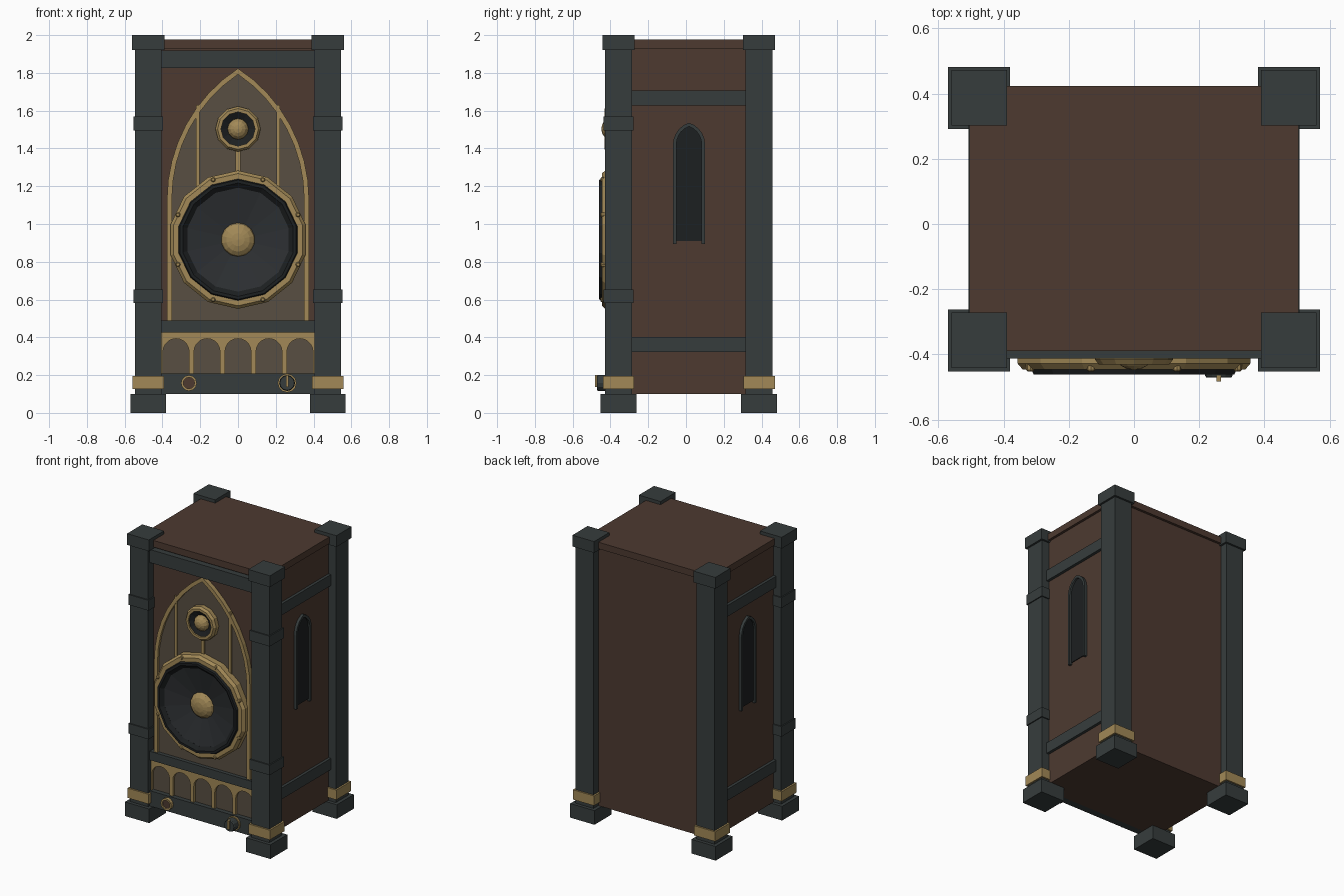
import bpy, bmesh, math
from mathutils import Vector

if "Cube" in bpy.data.objects:
    bpy.data.objects.remove(bpy.data.objects["Cube"])


def material(name, rgb):
    m = bpy.data.materials.new(name)
    m.diffuse_color = (*rgb, 1)
    m.use_nodes = True
    m.node_tree.nodes["Principled BSDF"].inputs["Base Color"].default_value = m.diffuse_color
    return m


BROWN = material("brown_wood", (0.075, 0.042, 0.030))
IRON = material("dark_iron", (0.037, 0.046, 0.046))
GOLD = material("aged_gold", (0.36, 0.25, 0.095))
CLOTH = material("grille_cloth", (0.098, 0.078, 0.055))
BLACK = material("black", (0.012, 0.014, 0.015))
CONE = material("cone_grey", (0.026, 0.029, 0.032))


def finish(name, bm, mat):
    bmesh.ops.remove_doubles(bm, verts=bm.verts, dist=1e-5)
    bmesh.ops.recalc_face_normals(bm, faces=bm.faces)
    me = bpy.data.meshes.new(name)
    bm.to_mesh(me)
    bm.free()
    me.materials.append(mat)
    ob = bpy.data.objects.new(name, me)
    bpy.context.collection.objects.link(ob)
    return ob


def box(name, x, y, z, mat):
    bm = bmesh.new()
    bmesh.ops.create_cube(bm, size=1)
    for v in bm.verts:
        v.co = [(r[0] + r[1]) / 2 + c * (r[1] - r[0]) for r, c in zip((x, y, z), v.co)]
    return finish(name, bm, mat)


def plate(name, polys, place, depth, mat):
    """Extrude flat polygons placed in 3D by place(u, v)."""
    bm = bmesh.new()
    for p in polys:
        bm.faces.new([bm.verts.new(place(u, v)) for u, v in p])
    bmesh.ops.remove_doubles(bm, verts=bm.verts, dist=1e-5)
    ext = bmesh.ops.extrude_face_region(bm, geom=bm.faces[:], use_keep_orig=True)["geom"]
    bmesh.ops.translate(bm, verts=[g for g in ext if isinstance(g, bmesh.types.BMVert)],
                        vec=Vector(depth))
    return finish(name, bm, mat)


def lathe(name, profile, x, z, n, mat, phase=math.pi / 2):
    """Spin (radius, y) points about an axis parallel to y."""
    bm = bmesh.new()
    rings = [[bm.verts.new((x + r * math.cos(phase + math.tau * i / n), y,
                            z + r * math.sin(phase + math.tau * i / n))) for i in range(n)]
             for r, y in profile]
    for a, b in zip(rings, rings[1:]):
        for i in range(n):
            j = (i + 1) % n
            bm.faces.new((a[i], a[j], b[j], b[i]))
    return finish(name, bm, mat)


def dome(r, y, h, steps=4):
    return [(r * math.cos(math.pi / 2 * i / steps), y - h * math.sin(math.pi / 2 * i / steps))
            for i in range(steps + 1)]


def arch(w, base, spring, apex, n, t=0.0, cx=0.0):
    """Pointed arch outline, inset by t, from right foot to left foot."""
    h = apex - spring
    R = (w * w + h * h) / (2 * w)
    top = math.sqrt((R - t) ** 2 - (R - w) ** 2)
    end = math.atan2(top, R - w)
    right = [(w - R + (R - t) * math.cos(end * i / n), spring + (R - t) * math.sin(end * i / n))
             for i in range(n)]
    right = [(w - t, base)] + right
    return [(cx + u, v) for u, v in right + [(0, spring + top)] + [(-u, v) for u, v in right[::-1]]]


def band(outer, inner):
    return [(outer[i], outer[i + 1], inner[i + 1], inner[i]) for i in range(len(outer) - 1)]


def front(y):
    return lambda u, v: (u, y, v)


# cabinet body and lid
box("cabinet", (-.487, .487), (-.37, .405), (.10, 1.935), BROWN)
box("lid", (-.505, .505), (-.39, .423), (1.93, 1.977), BROWN)

# corner posts with feet, collars and caps
for sx, xn in ((-1, "left"), (1, "right")):
    for cy, yn in ((-.357, "front"), (.387, "back")):
        def block(part, h, z0, z1, mat):
            cx = sx * .475
            box(f"{yn}_{xn}_{part}", (cx - h, cx + h), (cy - h, cy + h), (z0, z1), mat)
        block("foot", .095, 0, .10, IRON)
        block("post", .071, .10, 1.925, IRON)
        block("gold_collar", .083, .127, .196, GOLD)
        block("cap", .085, 1.92, 2.0, IRON)
        if yn == "front":
            block("lower_collar", .079, .583, .654, IRON)
            block("upper_collar", .079, 1.495, 1.568, IRON)

    # side rails
    for part, z in (("lower", (.323, .403)), ("upper", (1.627, 1.706))):
        box(f"{xn}_{part}_rail", sorted((sx * .48, sx * .507)), (-.29, .32), z, IRON)

    # side lancet window
    def side(u, v):
        return (sx * .48, u, v)
    plate(f"{xn}_window", [arch(.07, .91, 1.42, 1.52, 5, 0, .016)], side, (sx * .013, 0, 0), BLACK)
    plate(f"{xn}_window_frame",
          band(arch(.085, .895, 1.42, 1.536, 5, 0, .016), arch(.085, .895, 1.42, 1.536, 5, .018, .016)),
          side, (sx * .026, 0, 0), IRON)

    # grille mullions
    box(f"{xn}_mullion", sorted((sx * .203, sx * .223)), (-.395, -.38), (1.05, 1.63), GOLD)

# front rails
for part, z in (("bottom", (.10, .209)), ("middle", (.426, .488)), ("top", (1.825, 1.918))):
    box(f"front_{part}_rail", (-.41, .41), (-.412, -.36), z, IRON)

# pointed grille panel and its gold trim
dims = (.376, .485, 1.13, 1.824, 8)
plate("grille_panel", [arch(*dims, .01)], front(-.365), (0, -.02, 0), CLOTH)
plate("grille_trim", band(arch(*dims), arch(*dims, .026)), front(-.365), (0, -.037, 0), GOLD)
box("centre_mullion", (-.012, .012), (-.397, -.38), (1.24, 1.42), GOLD)

# blind arcade under the grille
box("arcade_back", (-.405, .405), (-.38, -.365), (.205, .43), CLOTH)
r, spring, low, top, pitch = .069, .324, .205, .43, .164
polys = []
for k in range(-2, 3):
    pts = arch(r, low, spring, spring + r, 5, 0, k * pitch)[1:-1]
    polys += [(a, b, (b[0], top), (a[0], top)) for a, b in zip(pts, pts[1:])]
for k in range(-3, 3):
    xl, xr = max(k * pitch + r, -.405), min((k + 1) * pitch - r, .405)
    polys.append(((xl, low), (xr, low), (xr, spring), (xr, top), (xl, top), (xl, spring)))
plate("arcade", polys, front(-.375), (0, -.022, 0), GOLD)

# woofer
wz = .917
lathe("woofer_ring", [(.366, -.375), (.366, -.428), (.35, -.446), (.322, -.446), (.322, -.38)],
      0, wz, 14, GOLD)
lathe("woofer_surround", [(.326, -.435), (.316, -.461), (.30, -.461), (.275, -.44), (.275, -.39)],
      0, wz, 14, BLACK)
lathe("woofer_cone", [(.282, -.441), (.07, -.395), (0, -.395)], 0, wz, 14, CONE)
lathe("woofer_dome", dome(.09, -.398, .045), 0, wz, 14, GOLD)
for i in range(8):
    a = math.pi / 8 + i * math.pi / 4
    lathe("woofer_bolt", [(.013, -.42), (.013, -.447), (.008, -.453), (0, -.453)],
          .344 * math.cos(a), wz + .344 * math.sin(a), 8, GOLD)

# tweeter
tz = 1.503
lathe("tweeter_ring", [(.12, -.375), (.12, -.415), (.108, -.431), (.09, -.431), (.09, -.38)],
      0, tz, 12, GOLD)
lathe("tweeter_cone", [(.094, -.422), (.05, -.40), (0, -.40)], 0, tz, 12, BLACK)
lathe("tweeter_dome", dome(.056, -.402, .046), 0, tz, 12, GOLD)

# input socket on the left, dial with pointer on the right
lathe("socket_ring", [(.042, -.40), (.042, -.436), (.03, -.436), (.03, -.41)], -.26, .158, 12, GOLD)
lathe("socket_core", [(.032, -.40), (.032, -.428), (0, -.428)], -.26, .158, 12, BROWN)
lathe("dial_ring", [(.05, -.40), (.05, -.424), (.038, -.424)], .26, .158, 12, GOLD)
lathe("dial", [(.042, -.41), (.042, -.465), (.038, -.471), (0, -.471)], .26, .158, 12, IRON)
box("dial_pointer", (.253, .267), (-.483, -.465), (.138, .2), GOLD)
